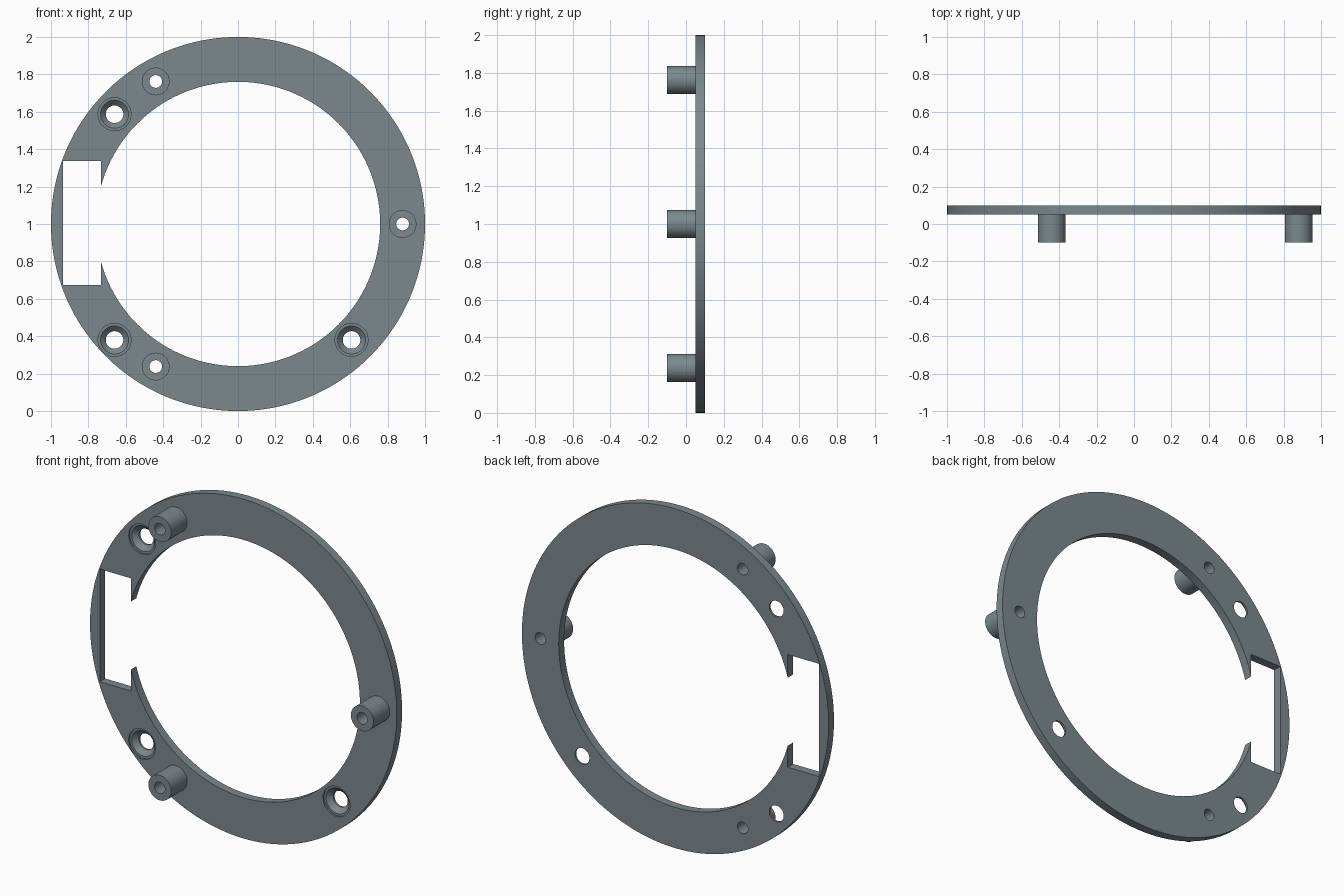
import bpy, bmesh, math
from mathutils import Matrix

if "Cube" in bpy.data.objects:
    bpy.data.objects.remove(bpy.data.objects["Cube"])

grey = bpy.data.materials.new("slate grey")
grey.diffuse_color = (0.20, 0.25, 0.27, 1)
grey.use_nodes = True
grey.node_tree.nodes["Principled BSDF"].inputs["Base Color"].default_value = grey.diffuse_color
CZ = 1.0                 # height of the ring centre
FRONT, BACK = 0.05, 0.10  # plate faces in y


def add_object(name, bm):
    bmesh.ops.recalc_face_normals(bm, faces=bm.faces)
    me = bpy.data.meshes.new(name)
    bm.to_mesh(me)
    bm.free()
    ob = bpy.data.objects.new(name, me)
    bpy.context.collection.objects.link(ob)
    me.materials.append(grey)
    return ob


def lathe(name, profile, x=0, z=CZ, n=64, closed=False):
    """Spin (radius, y) points about a y-parallel axis; open profiles get end caps."""
    bm = bmesh.new()
    rings = [[bm.verts.new((x + r * math.cos(2 * math.pi * i / n), y,
                            z + r * math.sin(2 * math.pi * i / n))) for i in range(n)]
             for r, y in profile]
    pairs = list(zip(rings, rings[1:])) + ([(rings[-1], rings[0])] if closed else [])
    for a, b in pairs:
        for i in range(n):
            j = (i + 1) % n
            bm.faces.new((a[i], a[j], b[j], b[i]))
    if not closed:
        bm.faces.new(rings[0])
        bm.faces.new(rings[-1])
    return add_object(name, bm)


def cut(target, cutter):
    cutter.hide_render = True
    mod = target.modifiers.new("cut", 'BOOLEAN')
    mod.operation, mod.solver, mod.object = 'DIFFERENCE', 'EXACT', cutter
    bpy.context.view_layer.objects.active = target
    bpy.ops.object.modifier_apply(modifier=mod.name)
    bpy.data.objects.remove(cutter)


# Flat ring plate
plate = lathe("ring_plate", [(1.0, FRONT), (1.0, BACK), (0.76, BACK), (0.76, FRONT)],
              n=160, closed=True)

# Rectangular side notch, open to the inside of the ring
bm = bmesh.new()
bmesh.ops.create_cube(bm, size=1, matrix=Matrix.Translation((-0.8345, 0.075, 1.005))
                      @ Matrix.Diagonal((0.203, 0.3, 0.664, 1)))
cut(plate, add_object("notch_cutter", bm))

# Countersunk screw holes
for x, z in ((-0.66, 1.587), (-0.66, 0.38), (0.607, 0.38)):
    cut(plate, lathe("screw_cutter", [(0.088, 0.0), (0.088, 0.06), (0.075, 0.06),
                                      (0.047, 0.088), (0.047, 0.2)], x, z, 48))

# Hollow standoffs, evenly spaced, with bores running through the plate
standoffs = []
for k in range(3):
    a = math.radians(120 * k)
    x, z = 0.88 * math.cos(a), CZ + 0.88 * math.sin(a)
    cut(plate, lathe("bore_cutter", [(0.034, 0.0), (0.034, 0.2)], x, z, 48))
    standoffs.append(lathe(f"standoff_{k + 1}", [(0.074, -0.10), (0.074, FRONT),
                                                 (0.034, FRONT), (0.034, -0.10)],
                           x, z, 48, closed=True))

# Smooth the round walls, keep edges crisp
bpy.ops.object.select_all(action='DESELECT')
for ob in [plate] + standoffs:
    ob.select_set(True)
bpy.context.view_layer.objects.active = plate
bpy.ops.object.shade_smooth_by_angle(angle=math.radians(30))
